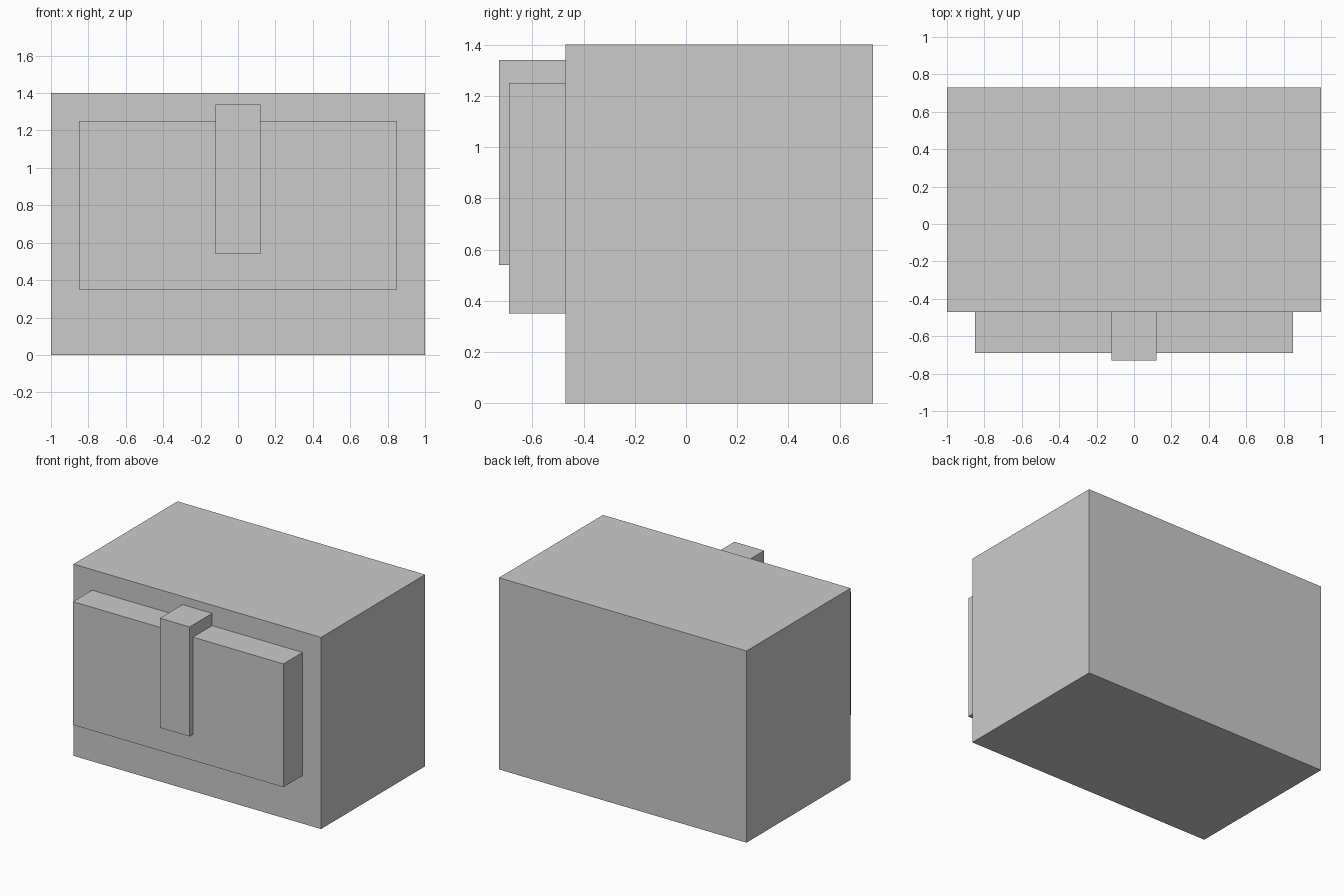
import bpy

if "Cube" in bpy.data.objects:
    bpy.data.objects.remove(bpy.data.objects["Cube"])


def box(name, x_half, y_range, z_range):
    """Axis-aligned box, symmetric in x."""
    (y0, y1), (z0, z1) = y_range, z_range
    bpy.ops.mesh.primitive_cube_add(size=1, location=(0, (y0 + y1) / 2, (z0 + z1) / 2))
    obj = bpy.context.object
    obj.name = name
    obj.scale = (2 * x_half, y1 - y0, z1 - z0)
    bpy.ops.object.transform_apply(location=False, rotation=False, scale=True)
    return obj


# Main block
box("body", 1.0, (-0.47, 0.73), (0.0, 1.4))
# Wide raised panel on the front
box("front_panel", 0.85, (-0.69, -0.47), (0.35, 1.25))
# Narrow vertical strap over the panel
box("front_strap", 0.12, (-0.73, -0.47), (0.54, 1.34))
